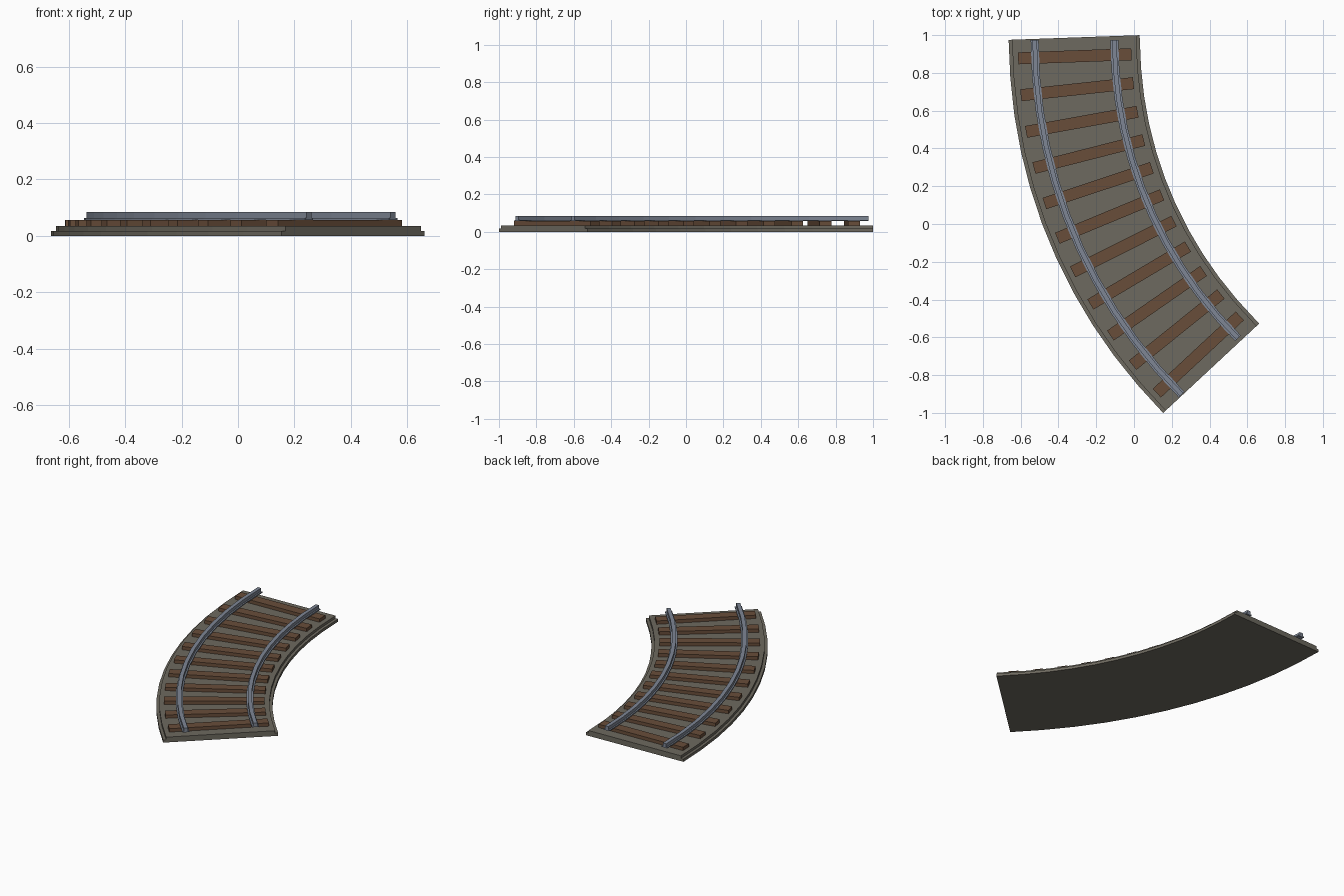
import bpy, bmesh, math
from mathutils import Vector, Matrix

if "Cube" in bpy.data.objects:
    bpy.data.objects.remove(bpy.data.objects["Cube"], do_unlink=True)

# Layout of the curve
SEGMENTS = 11
STEP = math.radians(45) / SEGMENTS
RADIUS = 2.445
CENTRE = Vector((2.13, 0.975, 0))
BED_HALF = 0.347


def material(name, colour):
    m = bpy.data.materials.new(name)
    m.use_nodes = True
    m.diffuse_color = (*colour, 1)
    m.node_tree.nodes["Principled BSDF"].inputs["Base Color"].default_value = (*colour, 1)
    return m


gravel = material("gravel grey", (0.155, 0.143, 0.115))
wood = material("sleeper brown", (0.14, 0.075, 0.042))
steel = material("rail steel", (0.21, 0.24, 0.30))


def outward(angle):
    return Vector((-math.cos(angle), -math.sin(angle), 0))


def forward(angle):
    return Vector((math.sin(angle), -math.cos(angle), 0))


def arc_point(angle, offset, z):
    return CENTRE + outward(angle) * (RADIUS + offset) + Vector((0, 0, z))


def square_end_point(index, offset, z):
    """End of the bed, cut square to its first or last straight segment."""
    side = -1 if index == 0 else 1
    angle = (index - side * 0.5) * STEP
    reach = (RADIUS + BED_HALF) * math.sin(STEP / 2)
    return arc_point(angle, offset, z) + forward(angle) * reach * side


def finish(name, bm, mat):
    bmesh.ops.recalc_face_normals(bm, faces=bm.faces)
    mesh = bpy.data.meshes.new(name)
    bm.to_mesh(mesh)
    bm.free()
    mesh.materials.append(mat)
    obj = bpy.data.objects.new(name, mesh)
    bpy.context.collection.objects.link(obj)
    return obj


def sweep(name, profile, mat, square_ends=False):
    """Loft a closed (offset, z) profile along the curve."""
    bm = bmesh.new()
    rings = []
    for i in range(SEGMENTS + 1):
        cut = square_ends and i in (0, SEGMENTS)
        rings.append([bm.verts.new(square_end_point(i, d, z) if cut
                                   else arc_point(i * STEP, d, z))
                      for d, z in profile])
    n = len(profile)
    for a, b in zip(rings, rings[1:]):
        for k in range(n):
            j = (k + 1) % n
            bm.faces.new((a[k], a[j], b[j], b[k]))
    bm.faces.new(rings[0])
    bm.faces.new(rings[-1])
    return finish(name, bm, mat)


def stepped(centre, wide, narrow, bottom, ledge, top):
    """Symmetric profile with a wide foot and a narrower upper part."""
    half = [(wide, bottom), (wide, ledge), (narrow, ledge), (narrow, top)]
    return ([(centre + d, z) for d, z in half]
            + [(centre - d, z) for d, z in reversed(half)])


# Gravel bed with a stepped edge
sweep("gravel_bed", stepped(0, BED_HALF, BED_HALF - 0.018, 0, 0.018, 0.035),
      gravel, square_ends=True)

# Sleepers, one in the middle of each segment
for i in range(SEGMENTS):
    angle = (i + 0.5) * STEP
    bm = bmesh.new()
    bmesh.ops.create_cube(bm, size=1)
    place = (Matrix.Translation(arc_point(angle, 0, 0.044))
             @ Matrix.Rotation(angle, 4, 'Z')
             @ Matrix.Diagonal((0.6, 0.063, 0.026, 1)))
    bmesh.ops.transform(bm, matrix=place, verts=bm.verts)
    finish(f"sleeper_{i + 1}", bm, wood)

# Rails with a wide foot and a narrow head
for name, offset in (("inner_rail", -0.211), ("outer_rail", 0.211)):
    sweep(name, stepped(offset, 0.021, 0.012, 0.057, 0.064, 0.085), steel)
